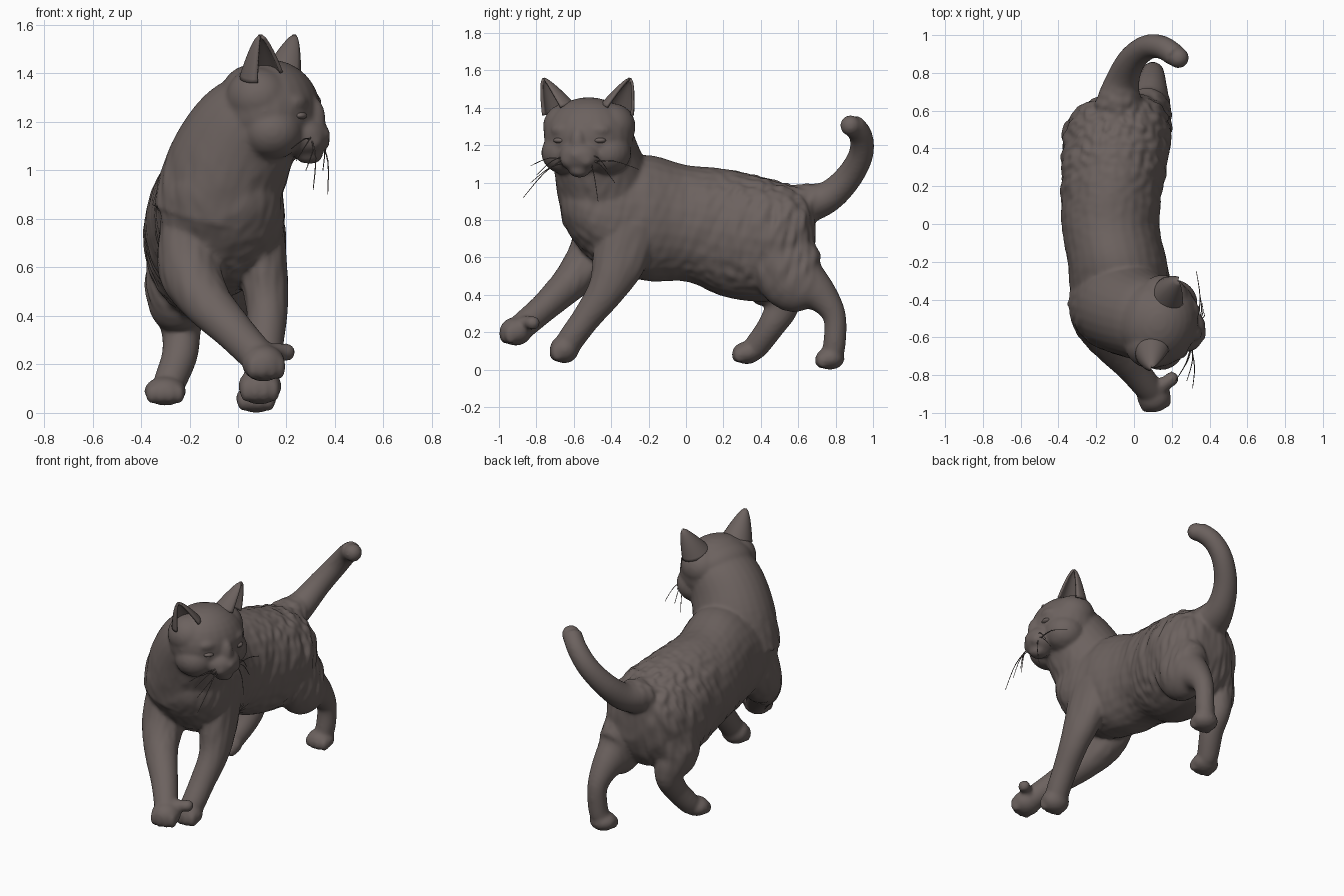
import bpy, bmesh, math
from mathutils import Vector, Matrix, noise

old = bpy.data.objects.get("Cube")
if old:
    bpy.data.objects.remove(old)

fur = bpy.data.materials.new("warm_grey_fur")
fur.use_nodes = True
COLOUR = (0.15, 0.122, 0.114, 1)
fur.diffuse_color = COLOUR
fur.node_tree.nodes["Principled BSDF"].inputs["Base Color"].default_value = COLOUR


def finish(name, bm):
    """Turn a bmesh into a smooth-shaded object."""
    bmesh.ops.recalc_face_normals(bm, faces=bm.faces)
    mesh = bpy.data.meshes.new(name)
    bm.to_mesh(mesh)
    bm.free()
    mesh.materials.append(fur)
    mesh.shade_smooth()
    ob = bpy.data.objects.new(name, mesh)
    bpy.context.collection.objects.link(ob)
    return ob


def spline(pts, steps=5):
    """Smooth curve through stations (position and radii together)."""
    p = [pts[0]] + list(pts) + [pts[-1]]
    out = []
    for i in range(1, len(p) - 2):
        for k in range(steps):
            t = k / steps
            out.append([0.5 * (2 * b + (c - a) * t + (2 * a - 5 * b + 4 * c - d) * t * t
                               + (3 * b - a - 3 * c + d) * t ** 3)
                        for a, b, c, d in zip(*p[i - 1:i + 3])])
    return out + [list(pts[-1])]


def tube(bm, stations, ref=(1, 0, 0), n=28, axis=None):
    """Loft of ellipses; each station is x, y, z, half width, half depth."""
    path = spline(stations)
    rings = []
    for i, (x, y, z, a, b) in enumerate(path):
        t = (Vector(path[min(i + 1, len(path) - 1)][:3]) - Vector(path[max(i - 1, 0)][:3])).normalized()
        t = Vector(axis) if axis else t
        side = (Vector(ref) - t * t.dot(Vector(ref))).normalized()
        up = side.cross(t)
        angles = [2 * math.pi * k / n for k in range(n)]
        rings.append([bm.verts.new(Vector((x, y, z)) + side * a * math.cos(q) + up * b * math.sin(q))
                      for q in angles])
    for r, q in zip(rings, rings[1:]):
        for k in range(n):
            bm.faces.new((r[k], r[(k + 1) % n], q[(k + 1) % n], q[k]))
    bm.faces.new(rings[0])
    bm.faces.new(rings[-1])


def ball(bm, centre, radii, turn=Matrix()):
    m = Matrix.Translation(centre) @ turn @ Matrix.Diagonal((*radii, 1))
    bmesh.ops.create_uvsphere(bm, u_segments=24, v_segments=16, radius=1, matrix=m)


def paw(bm, centre, radii, heading=0.0):
    """Rounded foot with four toes towards the front."""
    turn = Matrix.Rotation(heading, 4, 'Z')
    ball(bm, centre, radii, turn)
    for k in range(4):
        u = (k - 1.5) / 1.5
        off = Vector((u * radii[0] * 0.62, -radii[1] * (0.66 - 0.2 * abs(u)), -radii[2] * 0.2))
        ball(bm, Vector(centre) + turn.to_3x3() @ off, (0.027, 0.036, radii[2] * 0.68), turn)


# Torso (upright cross-sections), neck and tail
bm = bmesh.new()
tube(bm, [(-.07, -.665, .9, .09, .09), (-.07, -.63, .895, .17, .16), (-.07, -.54, .86, .24, .245),
          (-.07, -.4, .82, .265, .3), (-.09, -.2, .81, .262, .338), (-.125, 0, .783, .26, .312),
          (-.115, .2, .733, .27, .342), (-.095, .4, .698, .288, .335), (-.075, .56, .69, .262, .298),
          (-.06, .64, .71, .2, .235), (-.055, .69, .73, .09, .13)], axis=(0, 1, 0))
tube(bm, [(-.1, -.42, .8, .24, .26), (-.055, -.44, .98, .25, .255), (.015, -.48, 1.13, .235, .238),
          (.09, -.51, 1.235, .22, .205), (.13, -.52, 1.29, .18, .17)], ref=(0, 1, 0))
tube(bm, [(-.07, .48, .86, .15, .11), (-.08, .63, .885, .125, .108), (-.06, .76, .925, .09, .085),
          (-.01, .87, 1.03, .074, .073), (.07, .935, 1.15, .067, .066), (.15, .935, 1.25, .062, .062),
          (.22, .89, 1.31, .06, .06)])
ball(bm, (.235, .88, 1.305), (.056, .056, .056))

# Front legs
tube(bm, [(-.2, -.4, .8, .12, .18), (-.2, -.5, .6, .13, .14), (-.135, -.62, .465, .105, .1),
          (-.02, -.75, .34, .084, .078), (.07, -.86, .245, .074, .073), (.1, -.9, .21, .07, .07)])
paw(bm, (.105, -.91, .205), (.09, .087, .076), .25)
tube(bm, [(.13, -.87, .24, .045, .045), (.17, -.84, .25, .038, .038), (.2, -.82, .25, .03, .03)], ref=(0, 1, 0))
ball(bm, (.2, -.82, .25), (.036, .04, .037))
tube(bm, [(.08, -.3, .78, .11, .17), (.105, -.36, .57, .1, .14), (.12, -.43, .42, .085, .1),
          (.11, -.53, .28, .077, .077), (.1, -.61, .17, .074, .072), (.09, -.64, .12, .07, .07)])
paw(bm, (.09, -.65, .11), (.09, .078, .076))

# Hind legs
tube(bm, [(.06, .47, .66, .128, .19), (.075, .59, .48, .125, .185), (.09, .715, .4, .088, .098),
          (.1, .792, .29, .062, .063), (.095, .795, .15, .06, .06), (.08, .78, .07, .06, .06)])
paw(bm, (.075, .77, .06), (.085, .078, .06))
tube(bm, [(-.22, .43, .68, .14, .2), (-.245, .46, .48, .135, .16), (-.235, .51, .35, .085, .1),
          (-.24, .46, .24, .074, .074), (-.28, .38, .13, .067, .067), (-.29, .35, .1, .06, .06)])
paw(bm, (-.3, .325, .09), (.087, .078, .06))

# Head, turned towards the model's left (local: forward, lateral, up)
HEAD = Matrix.Translation((.13, -.52, 1.24)) @ Matrix.Rotation(math.radians(-17), 4, 'Z')


def head_ball(centre, radii, mirrored=False):
    for s in ((1, -1) if mirrored else (1,)):
        ball(bm, HEAD @ Vector((centre[0], centre[1] * s, centre[2])), radii, HEAD.to_3x3().to_4x4())


head_ball((0, 0, .005), (.208, .243, .212))
head_ball((-.07, 0, .07), (.13, .19, .128))                # back of the crown
head_ball((-.01, .125, .06), (.135, .128, .125), True)     # crown sides
head_ball((.045, .118, -.08), (.13, .128, .115), True)     # cheeks
head_ball((.155, 0, -.1), (.1, .115, .09))                 # muzzle
head_ball((.19, .04, -.12), (.056, .058, .05), True)       # whisker pads
head_ball((.17, 0, -.172), (.06, .058, .043))              # chin
head_ball((.175, 0, -.03), (.066, .048, .1))               # nose bridge
head_ball((.234, 0, -.092), (.028, .037, .027))            # nose
head_ball((.135, .09, .04), (.058, .08, .045), True)       # brows

# Fuse the parts into one skin
body = finish("body", bm)
mod = body.modifiers.new("fuse", 'REMESH')
mod.mode, mod.voxel_size = 'VOXEL', 0.011
mod = body.modifiers.new("soften", 'SMOOTH')
mod.factor, mod.iterations = 0.5, 8
skin = bpy.data.meshes.new_from_object(body.evaluated_get(bpy.context.evaluated_depsgraph_get()))
body.modifiers.clear()
body.data = skin

# Streaky coat, strongest over the hindquarters and shoulders, absent on face and feet
normals = [v.normal.copy() for v in skin.vertices]
for v, nrm in zip(skin.vertices, normals):
    x, y, z = v.co
    trunk = max(0, min(1, (z - .38) / .15)) * max(0, min(1, (1.12 - z) / .15))
    trunk *= max(0, min(1, (.72 - y) / .1))
    rump = max(0, min(1, (y + .05) / .5)) + max(0, 1 - abs(y + .5) / .2) * .4
    streak = noise.noise(Vector((x * 26, y * 9 + z * 4, z * 9 - y * 22)))
    fold = noise.noise(Vector((x * 5, y * 9, z * 4)))
    v.co += nrm * trunk * (.005 * fold + (.003 + .011 * rump) * streak)
skin.shade_smooth()

# Eyes
bm = bmesh.new()
head_ball((.166, .11, -.014), (.027, .036, .016), True)
finish("eyes", bm)

# Ears: broad cupped shells open forwards and outwards
for s, name in ((1, "left_ear"), (-1, "right_ear")):
    bm = bmesh.new()
    base, tip = Vector((.015, .165, .15)), Vector((.035, .24, .315))
    rows = []
    for j in range(13):
        v = j / 12
        w = (1 - v) ** .7 + .03
        row = []
        for k in range(17):
            a = math.radians(-155 + 250 * k / 16)
            p = base.lerp(tip, v)
            p += Vector((-math.cos(a) * .082 * w, math.sin(a) * .08 * w, -.03 * math.sin(a) * (1 - v)))
            row.append(bm.verts.new(HEAD @ Vector((p.x, p.y * s, p.z))))
        rows.append(row)
    for r, q in zip(rows, rows[1:]):
        for k in range(16):
            bm.faces.new((r[k], r[k + 1], q[k + 1], q[k]))
    ear = finish(name, bm)
    shell = ear.modifiers.new("thickness", 'SOLIDIFY')
    shell.thickness, shell.offset = .014, 0

# Whiskers
curve = bpy.data.curves.new("whiskers", 'CURVE')
curve.dimensions, curve.bevel_depth, curve.bevel_resolution = '3D', .0035, 1
ends = [(-1, (.28, -.83, 1.0)), (-1, (.22, -.83, 1.09)), (-1, (.31, -.87, .92)), (-1, (.24, -.8, 1.04)),
        (1, (.33, -.25, 1.07)), (1, (.37, -.47, .9)), (1, (.35, -.38, 1.0)), (1, (.36, -.42, 1.07))]
for i, (s, end) in enumerate(ends):
    start = HEAD @ Vector((.2, s * (.05 + .01 * (i % 3)), -.13 + .012 * (i % 4)))
    middle = start.lerp(Vector(end), .5) + Vector((.015, 0, .025))
    line = curve.splines.new('POLY')
    path = spline([tuple(start), tuple(middle), end], 4)
    line.points.add(len(path) - 1)
    for k, p in enumerate(path):
        line.points[k].co = (*p, 1)
        line.points[k].radius = 1 - .6 * k / len(path)
curve.materials.append(fur)
bpy.context.collection.objects.link(bpy.data.objects.new("whiskers", curve))
